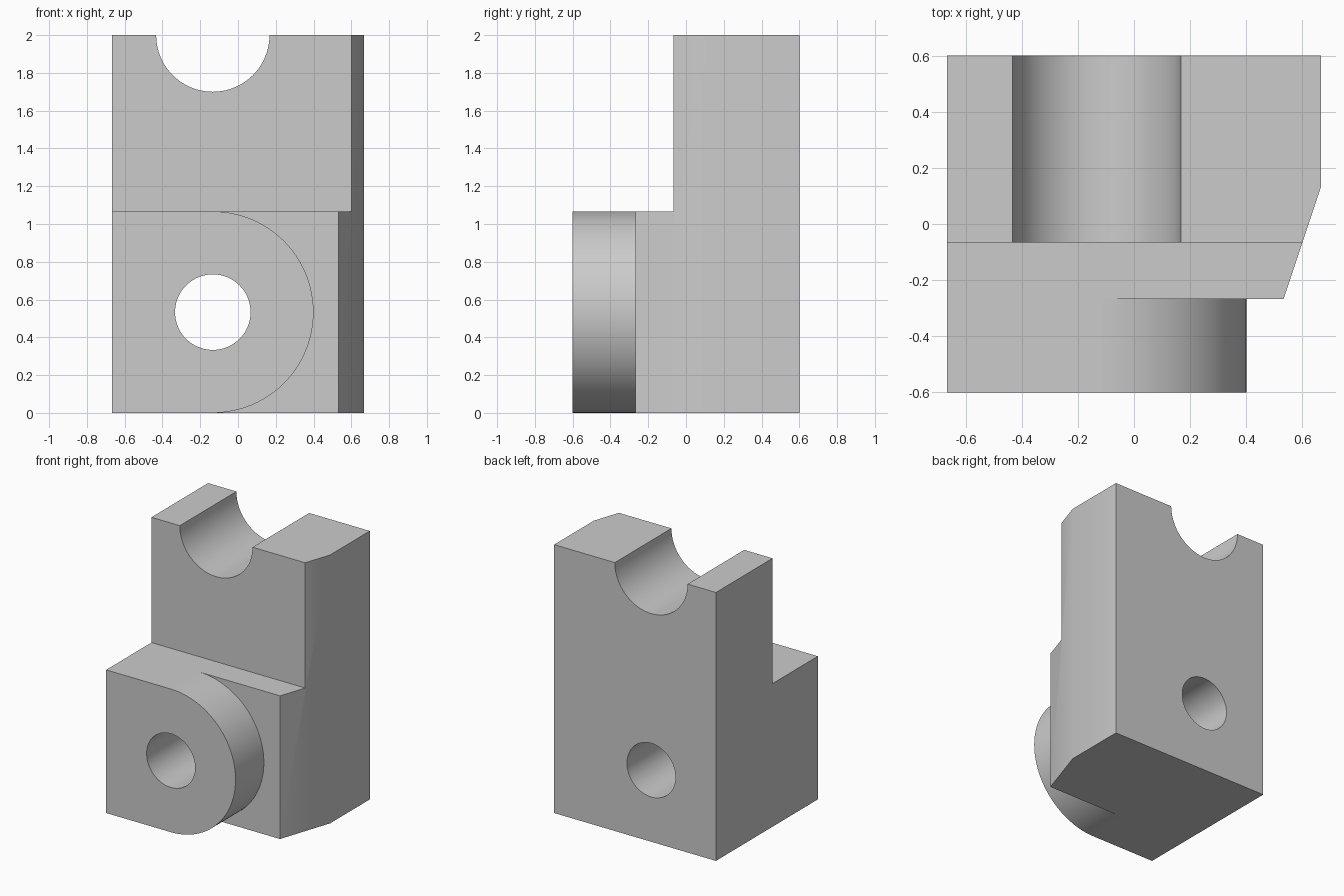
import bpy, bmesh
from math import sin, cos, pi, radians
from mathutils import Vector

if "Cube" in bpy.data.objects:
    bpy.data.objects.remove(bpy.data.objects["Cube"])

U = 1 / 15                      # the model sits on a 1/15 grid
LEFT, RIGHT, BACK = -10 * U, 10 * U, 9 * U
HOLE_X, HOLE_Z = -2 * U, 8 * U


def prism(name, points, axis, start, end):
    """Extrude a 2D outline: (x, y) along z, or (x, z) along y."""
    bm = bmesh.new()
    place = (lambda a, b: (a, b, start)) if axis == 'z' else (lambda a, b: (a, start, b))
    face = bm.faces.new([bm.verts.new(place(a, b)) for a, b in points])
    move = Vector((0, 0, end - start)) if axis == 'z' else Vector((0, end - start, 0))
    out = bmesh.ops.extrude_face_region(bm, geom=[face])
    bmesh.ops.translate(bm, vec=move,
                        verts=[g for g in out['geom'] if isinstance(g, bmesh.types.BMVert)])
    bmesh.ops.recalc_face_normals(bm, faces=bm.faces)
    mesh = bpy.data.meshes.new(name)
    bm.to_mesh(mesh)
    bm.free()
    obj = bpy.data.objects.new(name, mesh)
    bpy.context.collection.objects.link(obj)
    return obj


def arc(cx, cz, r, a0, a1, steps):
    angles = [a0 + (a1 - a0) * i / steps for i in range(steps + 1)]
    return [(cx + r * cos(a), cz + r * sin(a)) for a in angles]


def combine(target, tool, operation):
    tool.hide_render = True
    mod = target.modifiers.new(operation.title(), 'BOOLEAN')
    mod.operation, mod.solver, mod.object = operation, 'EXACT', tool
    bpy.context.view_layer.objects.active = target
    bpy.ops.object.modifier_apply(modifier=mod.name)
    bpy.data.objects.remove(tool)


# Main block with the slanted right front corner
body = prism("bracket_body", [(LEFT, BACK), (LEFT, -4 * U), (8 * U, -4 * U),
                              (RIGHT, 2 * U), (RIGHT, BACK)], 'z', 0, 2)

# Step cut away from the upper front
step = prism("step_cutter", [(-1, -1), (1, -1), (1, -U), (-1, -U)], 'z', 16 * U, 2.5)
combine(body, step, 'DIFFERENCE')

# Rounded boss on the lower front
outline = [(LEFT, 0)] + arc(HOLE_X, HOLE_Z, 8 * U, -pi / 2, pi / 2, 48) + [(LEFT, 16 * U)]
combine(body, prism("front_boss", outline, 'y', -BACK, -4 * U), 'UNION')

# Through hole, and half-round groove across the top
for name, z, r in (("hole_cutter", HOLE_Z, 3 * U), ("groove_cutter", 2, 4.5 * U)):
    circle = arc(HOLE_X, z, r, 0, 2 * pi, 80)[:-1]
    combine(body, prism(name, circle, 'y', -1, 1), 'DIFFERENCE')

# Merge coplanar faces left by the cuts
bm = bmesh.new()
bm.from_mesh(body.data)
bmesh.ops.remove_doubles(bm, verts=bm.verts, dist=1e-5)
bmesh.ops.dissolve_limit(bm, angle_limit=radians(0.3), verts=bm.verts, edges=bm.edges)
bm.to_mesh(body.data)
bm.free()

# Smooth curves, crisp edges
bpy.ops.object.select_all(action='DESELECT')
body.select_set(True)
bpy.context.view_layer.objects.active = body
bpy.ops.object.shade_smooth_by_angle(angle=radians(30))
body.modifiers.new("Weighted Normal", 'WEIGHTED_NORMAL').keep_sharp = True
